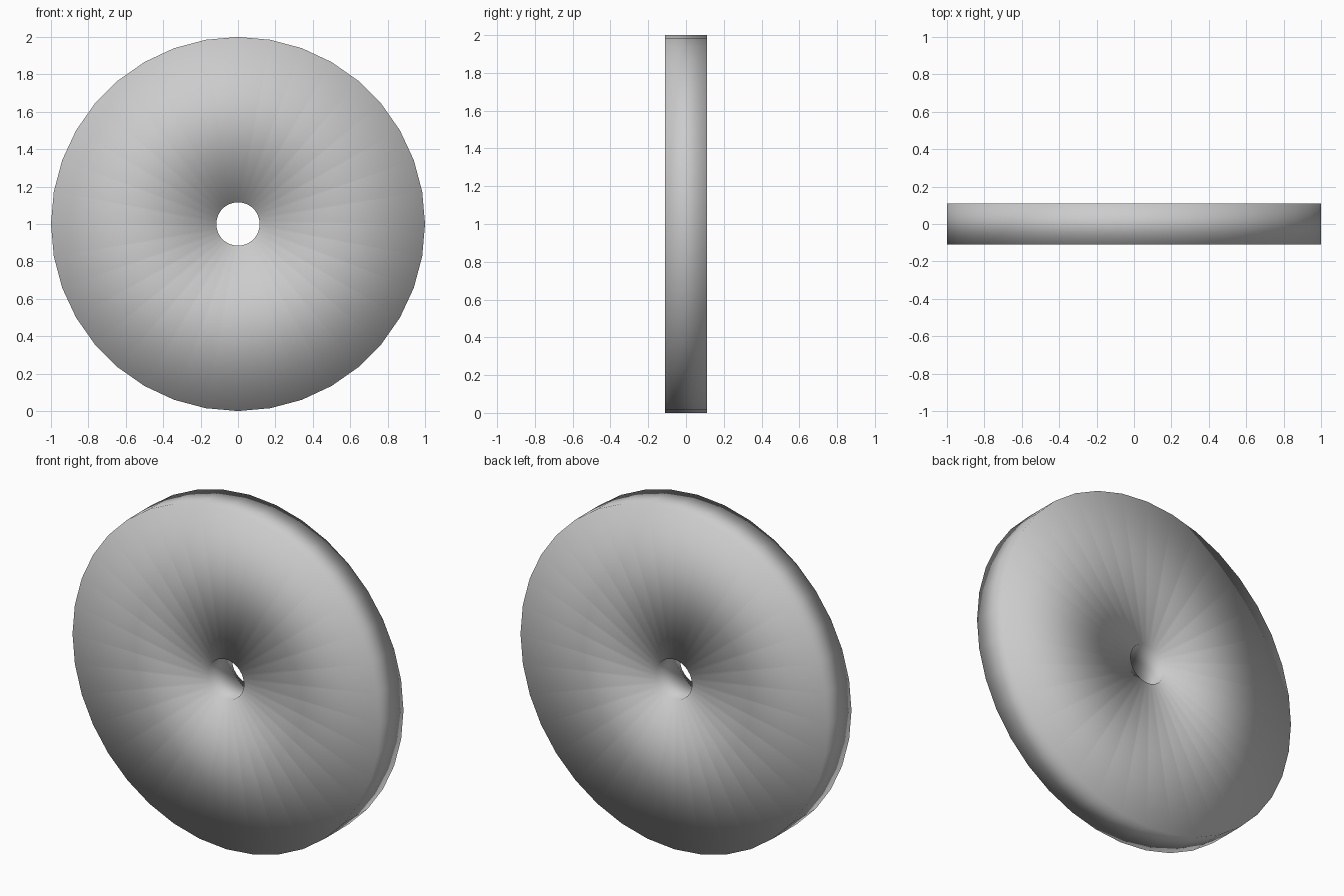
import bpy, bmesh, math

if "Cube" in bpy.data.objects:
    bpy.data.objects.remove(bpy.data.objects["Cube"])

SIDES = 36
OUTER, INNER, HALF = 1.0, 0.116, 0.11

# Washer profile (radius, y), spun around the y axis at z = 1
profile = [(OUTER, -HALF), (OUTER, HALF), (INNER, HALF), (INNER, -HALF)]

bm = bmesh.new()
rings = []
for i in range(SIDES):
    a = 2 * math.pi * i / SIDES
    rings.append([bm.verts.new((r * math.sin(a), y, 1 + r * math.cos(a)))
                  for r, y in profile])
for i in range(SIDES):
    p, q = rings[i], rings[(i + 1) % SIDES]
    for j in range(4):
        k = (j + 1) % 4
        bm.faces.new((p[j], p[k], q[k], q[j]))
bmesh.ops.recalc_face_normals(bm, faces=bm.faces)

# Smooth all over, so the rim and bore blend into the flat faces
for f in bm.faces:
    f.smooth = True

mesh = bpy.data.meshes.new("wheel_disc")
bm.to_mesh(mesh)
bm.free()
disc = bpy.data.objects.new("wheel_disc", mesh)
bpy.context.collection.objects.link(disc)
